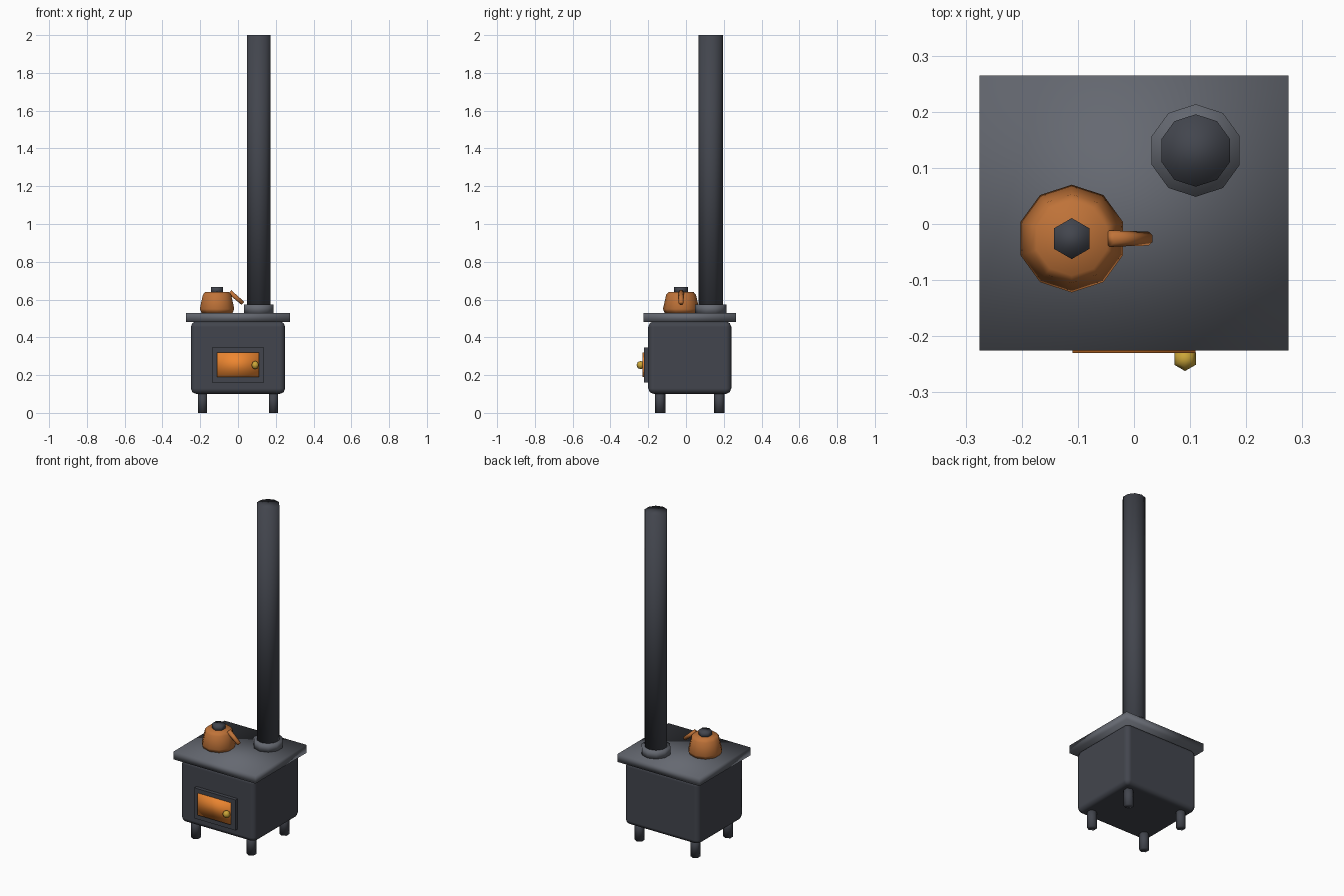
import bpy
import bmesh
import math
from mathutils import Matrix, Vector

if "Cube" in bpy.data.objects:
    bpy.data.objects.remove(bpy.data.objects["Cube"])


def material(name, rgb):
    m = bpy.data.materials.new(name)
    m.diffuse_color = (*rgb, 1)
    m.use_nodes = True
    m.node_tree.nodes["Principled BSDF"].inputs["Base Color"].default_value = m.diffuse_color
    return m


IRON = material("dark_iron", (0.055, 0.06, 0.075))
STEEL = material("light_iron", (0.13, 0.14, 0.165))
COPPER = material("copper", (0.52, 0.17, 0.04))
GLOW = material("fire_glow", (0.85, 0.24, 0.03))
BRASS = material("brass", (0.6, 0.38, 0.04))


def finish(name, bm, mat, smooth=True):
    bmesh.ops.recalc_face_normals(bm, faces=bm.faces)
    for f in bm.faces:
        f.smooth = smooth
    me = bpy.data.meshes.new(name)
    bm.to_mesh(me)
    bm.free()
    me.materials.append(mat)
    ob = bpy.data.objects.new(name, me)
    bpy.context.collection.objects.link(ob)
    return ob


def box(name, lo, hi, mat, bevel=0, smooth=True):
    lo, hi = Vector(lo), Vector(hi)
    bm = bmesh.new()
    bmesh.ops.create_cube(bm, size=1, matrix=Matrix.Translation((lo + hi) / 2)
                          @ Matrix.Diagonal((*(hi - lo), 1)))
    ob = finish(name, bm, mat, smooth)
    if bevel:
        mod = ob.modifiers.new("bevel", 'BEVEL')
        mod.width = bevel
        mod.segments = 2
        mod.harden_normals = True
    return ob


def cylinder(name, centre, r1, r2, depth, sides, mat, tilt=0):
    bm = bmesh.new()
    bmesh.ops.create_cone(bm, cap_ends=True, segments=sides, radius1=r1, radius2=r2,
                          depth=depth, matrix=Matrix.Translation(centre)
                          @ Matrix.Rotation(tilt, 4, 'Y'))
    return finish(name, bm, mat)


def turned(name, x, y, profile, sides, mat):
    # stacked rings of (radius, height), with a corner facing +y
    bm = bmesh.new()
    rings = []
    for r, z in profile:
        angles = [math.tau * i / sides for i in range(sides)]
        rings.append([bm.verts.new((x + r * math.sin(a), y + r * math.cos(a), z))
                      for a in angles])
    for a, b in zip(rings, rings[1:]):
        for i in range(sides):
            j = (i + 1) % sides
            bm.faces.new((a[i], a[j], b[j], b[i]))
    bm.faces.new(rings[0])
    bm.faces.new(rings[-1])
    return finish(name, bm, mat)


# Firebox and hot plate
box("firebox", (-0.25, -0.20, 0.10), (0.25, 0.24, 0.485), IRON, bevel=0.03)
box("hot_plate", (-0.275, -0.225, 0.482), (0.275, 0.265, 0.53), STEEL)

# Legs
for sx, side in ((-1, "left"), (1, "right")):
    for sy, end in ((-1, "front"), (1, "back")):
        cylinder(f"{end}_{side}_leg", (sx * 0.187, 0.02 + sy * 0.157, 0.06),
                 0.0275, 0.0275, 0.12, 6, IRON)

# Door with glowing window and knob
box("door_frame", (-0.138, -0.222, 0.16), (0.138, -0.19, 0.345), IRON, smooth=False)
box("door_window", (-0.11, -0.23, 0.19), (0.11, -0.21, 0.32), GLOW)
bm = bmesh.new()
bmesh.ops.create_uvsphere(bm, u_segments=6, v_segments=4, radius=0.022,
                          matrix=Matrix.Translation((0.091, -0.24, 0.253)))
finish("door_knob", bm, BRASS)

# Flue pipe and collar
cylinder("flue_collar", (0.11, 0.131, 0.55), 0.0825, 0.0825, 0.05, 10, STEEL)
cylinder("flue_pipe", (0.11, 0.131, 1.26), 0.0645, 0.0645, 1.48, 10, IRON)

# Kettle
turned("kettle_body", -0.111, -0.026,
       [(0.087, 0.53), (0.096, 0.55), (0.079, 0.625), (0.066, 0.64)], 10, COPPER)
cylinder("kettle_lid_knob", (-0.111, -0.026, 0.65), 0.0365, 0.0365, 0.034, 6, IRON)
cylinder("kettle_spout", (-0.009, -0.026, 0.61), 0.0125, 0.0145, 0.092, 6, COPPER,
         tilt=-0.86)
